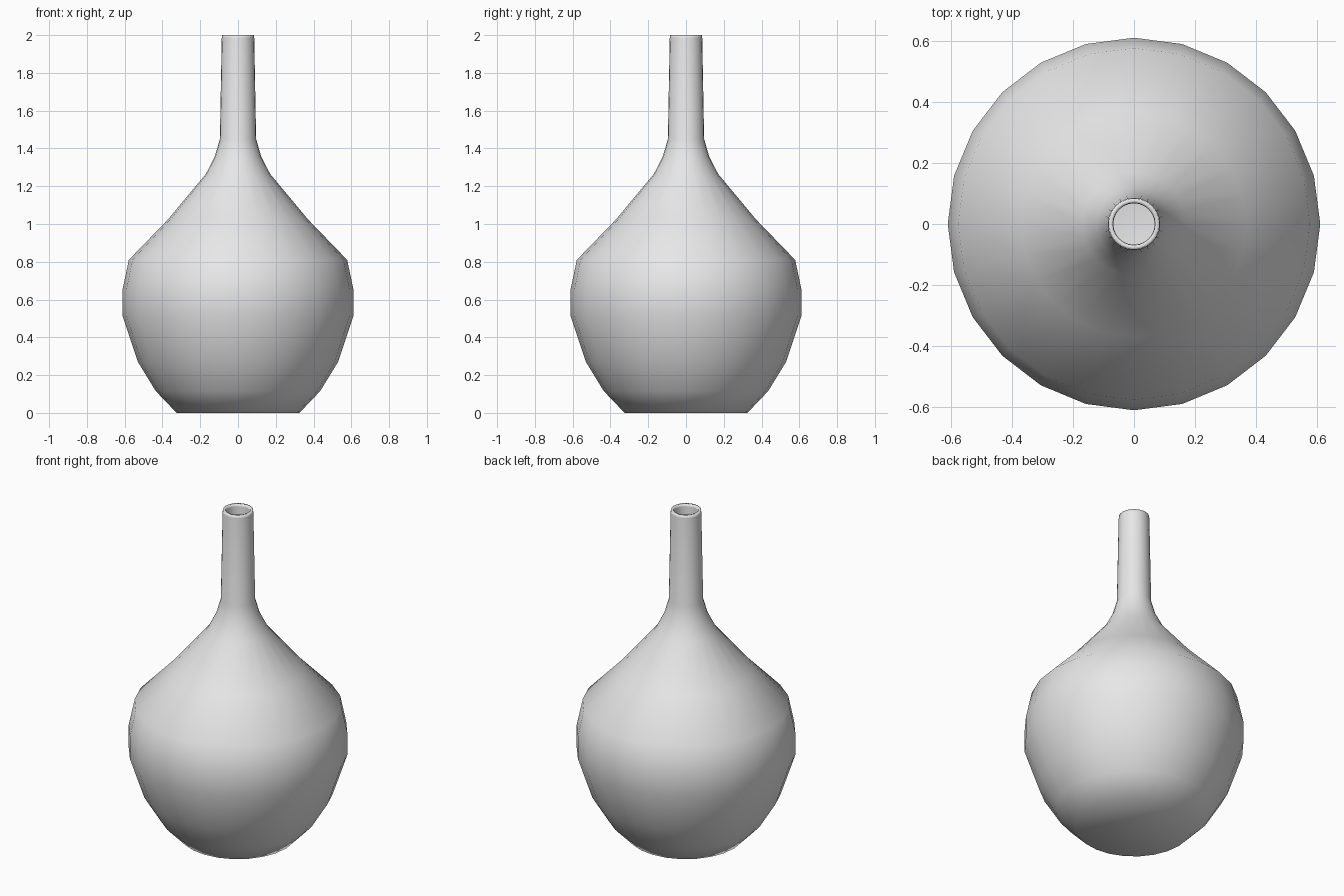
import bpy
import bmesh
from math import radians
from mathutils import Matrix, Vector

if "Cube" in bpy.data.objects:
    bpy.data.objects.remove(bpy.data.objects["Cube"], do_unlink=True)

SEGMENTS = 24
WALL = 0.018

# Single grey glaze
glaze = bpy.data.materials.new("grey_glaze")
glaze.use_nodes = True
colour = (0.8, 0.8, 0.8, 1)
glaze.diffuse_color = colour
glaze.node_tree.nodes["Principled BSDF"].inputs["Base Color"].default_value = colour

# Outer silhouette, (radius, height) from foot to lip
outer = [(0.325, 0), (0.435, 0.115), (0.53, 0.27), (0.612, 0.515),
         (0.612, 0.65), (0.578, 0.81), (0.37, 1.025), (0.17, 1.265),
         (0.122, 1.36), (0.096, 1.45), (0.086, 1.985), (0.084, 2.0)]

# Inner wall runs back down to the floor, slightly inside the outer one
inner = [(r - WALL, max(z, WALL)) for r, z in reversed(outer)]
inner[0] = (0.07, 2.0)
inner[1] = (0.068, 1.985)
profile = outer + inner

# Lathe the profile, closing the foot and the inner floor
bm = bmesh.new()
rings = []
for r, z in profile:
    ring = []
    for i in range(SEGMENTS):
        turn = Matrix.Rotation(radians(360 / SEGMENTS * i), 3, "Z")
        ring.append(bm.verts.new(turn @ Vector((r, 0, z))))
    rings.append(ring)
for low, high in zip(rings, rings[1:]):
    for i in range(SEGMENTS):
        j = (i + 1) % SEGMENTS
        bm.faces.new((low[i], low[j], high[j], high[i]))
bm.faces.new(list(reversed(rings[0])))
bm.faces.new(rings[-1])
bmesh.ops.recalc_face_normals(bm, faces=bm.faces)
for face in bm.faces:
    face.smooth = True

mesh = bpy.data.meshes.new("vase")
bm.to_mesh(mesh)
bm.free()
mesh.materials.append(glaze)
vase = bpy.data.objects.new("vase", mesh)
bpy.context.collection.objects.link(vase)
